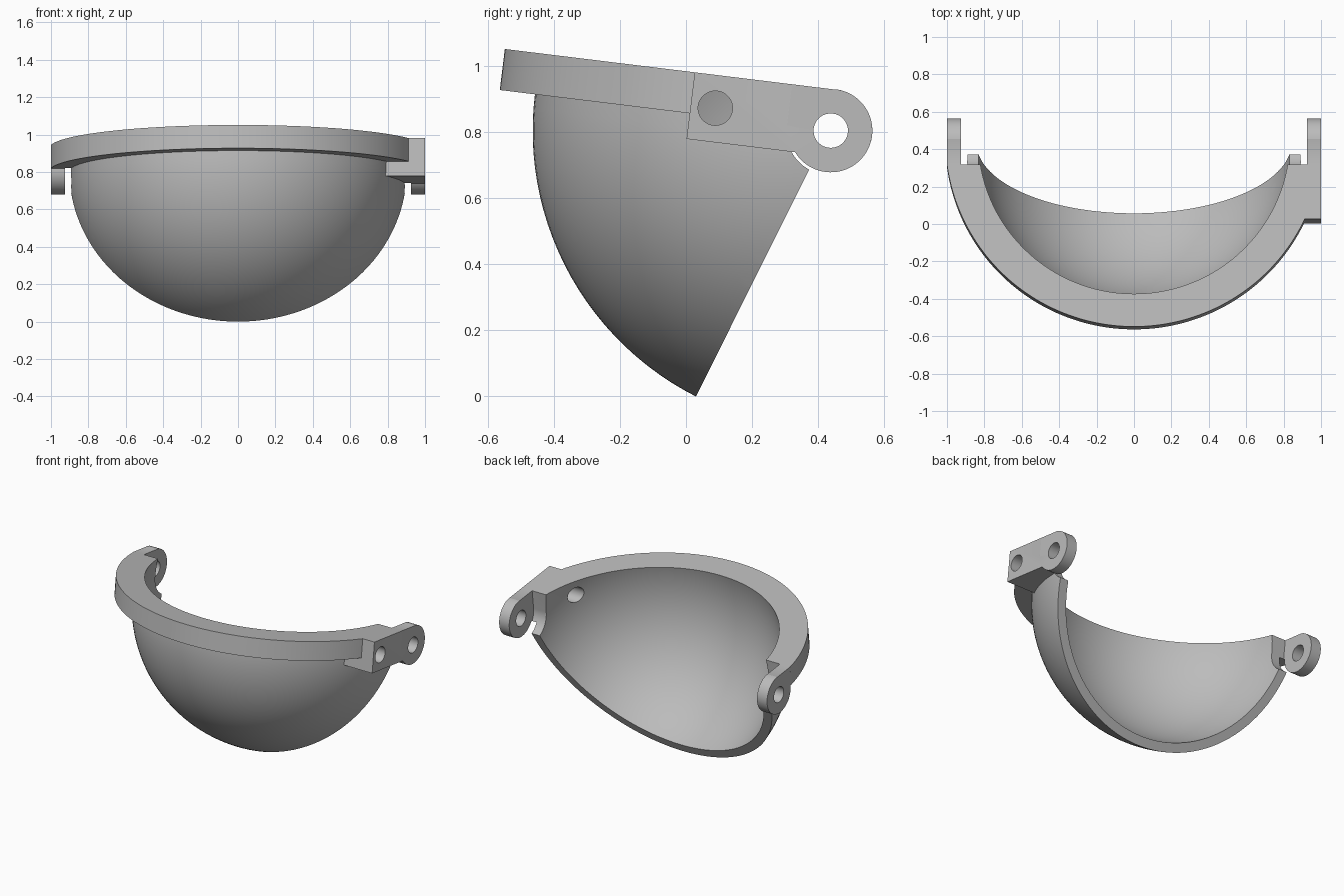
import bpy, bmesh
from math import sin, cos, radians, pi
from mathutils import Matrix

cube = bpy.data.objects.get("Cube")
if cube:
    bpy.data.objects.remove(cube, do_unlink=True)

# Main sizes, measured from the hinge axis (which runs along x)
OUTER, INNER, RIM = 0.902, 0.842, 1.009
THICK, LUG, GAP, HOLE = 0.125, 0.126, 0.135, 0.052
LUG_IN, LUG_OUT = 0.925, 1.0
TILT, CUT = radians(-7), radians(70.5)

grey = bpy.data.materials.new("plain_grey")
grey.use_nodes = True
grey.diffuse_color = (0.5, 0.5, 0.5, 1)
grey.node_tree.nodes["Principled BSDF"].inputs["Base Color"].default_value = (0.5, 0.5, 0.5, 1)


def finish(bm, name):
    bmesh.ops.recalc_face_normals(bm, faces=bm.faces)
    mesh = bpy.data.meshes.new(name)
    bm.to_mesh(mesh)
    bm.free()
    mesh.materials.append(grey)
    ob = bpy.data.objects.new(name, mesh)
    bpy.context.collection.objects.link(ob)
    return ob


def ball(name, radius):
    bm = bmesh.new()
    bmesh.ops.create_uvsphere(bm, u_segments=128, v_segments=64, radius=radius)
    return finish(bm, name)


def extrude(name, points, shift):
    bm = bmesh.new()
    face = bm.faces.new([bm.verts.new(p) for p in points])
    new = bmesh.ops.extrude_face_region(bm, geom=[face])["geom"]
    bmesh.ops.translate(bm, vec=shift, verts=[v for v in new if isinstance(v, bmesh.types.BMVert)])
    return finish(bm, name)


def side_prism(name, profile, x0, x1):
    """Extrude a (y, z) profile from x0 to x1."""
    return extrude(name, [(x0, y, z) for y, z in profile], (x1 - x0, 0, 0))


def arc(radius, start, end, steps=48, cy=0, cz=0):
    angles = [radians(start + (end - start) * i / steps) for i in range(steps + 1)]
    return [(cy + radius * cos(a), cz + radius * sin(a)) for a in angles]


def combine(target, tool, operation):
    mod = target.modifiers.new("combine", 'BOOLEAN')
    mod.operation, mod.solver, mod.object = operation, 'EXACT', tool
    bpy.ops.object.select_all(action='DESELECT')
    bpy.context.view_layer.objects.active = target
    target.select_set(True)
    bpy.ops.object.modifier_apply(modifier=mod.name)
    bpy.data.objects.remove(tool, do_unlink=True)


# Bowl: a ball trimmed above the rim and behind a slanted plane
bowl = ball("hinged_bowl", OUTER)
top = [(-2, 0.06), (2, 0.06), (2, 2), (-2, 2)]
combine(bowl, side_prism("top_cutter", top, -1.5, 1.5), 'DIFFERENCE')
dy, dz = cos(CUT), sin(CUT)
back = [(t * dy + s * dz, t * dz - s * dy)
        for t, s in ((-2, -0.006), (2, -0.006), (2, 3), (-2, 3))]
combine(bowl, side_prism("back_cutter", back, -1.5, 1.5), 'DIFFERENCE')

# Rim: a thick half disc, hollowed later together with the bowl
end = 7.6
rim = [(x, y, 0) for x, y in arc(RIM, 180 + end, 360 - end, 128)]
combine(bowl, extrude("rim", rim, (0, 0, THICK)), 'UNION')

# Hinge arms: a long block on one side, a short lug on the other
drop = -0.078
meet = -(LUG ** 2 - drop ** 2) ** 0.5
start = 180 + 38.2
block = [(0, THICK), (-0.43, THICK), (-0.43, drop), (meet, drop)] + arc(LUG, start, 449)
combine(bowl, side_prism("hinge_block", block, 0.6, LUG_OUT), 'UNION')
lug = [(0, THICK), (-0.14, THICK), (-0.14, 0)] + arc(LUG, 180, 449)
combine(bowl, side_prism("hinge_lug", lug, -LUG_OUT, -LUG_IN), 'UNION')

# Hollow inside and clearance around the hinge
combine(bowl, ball("hollow_cutter", INNER), 'DIFFERENCE')
clear = arc(GAP, 180, 360) + [(GAP, 0.5), (-GAP, 0.5)]
combine(bowl, side_prism("clearance_cutter", clear, -LUG_IN, LUG_IN), 'DIFFERENCE')

# Hinge holes and the linkage hole
for y, z, x0, x1 in ((0, 0, -1.2, -0.8), (0, 0, 0.8, 1.2), (-0.355, 0.025, 0.5, 1.2)):
    ring = arc(HOLE, 0, 360, 48, y, z)[:-1]
    combine(bowl, side_prism("hole_cutter", ring, x0, x1), 'DIFFERENCE')

# Tilt into place and shade
bowl.data.transform(Matrix.Translation((0, 0.438, 0.804)) @ Matrix.Rotation(TILT, 4, 'X'))
bpy.ops.object.select_all(action='DESELECT')
bowl.select_set(True)
bpy.context.view_layer.objects.active = bowl
bpy.ops.object.shade_smooth_by_angle(angle=radians(25))
